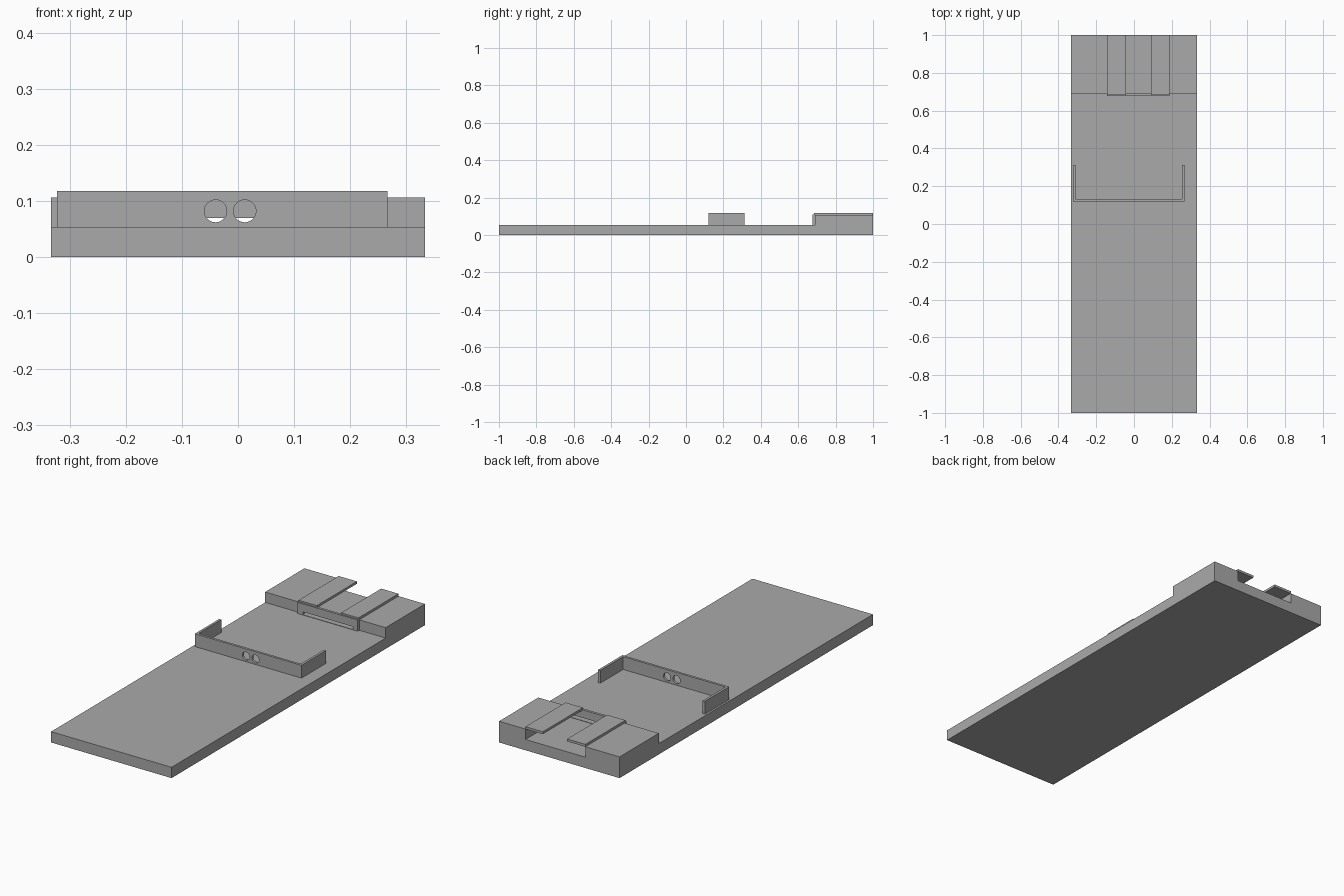
import bpy
import bmesh
from mathutils import Vector

default = bpy.data.objects.get("Cube")
if default:
    bpy.data.objects.remove(default, do_unlink=True)

grey = bpy.data.materials.new("plain_grey")
grey.use_nodes = True
grey.diffuse_color = (0.4, 0.4, 0.4, 1)
grey.node_tree.nodes["Principled BSDF"].inputs["Base Color"].default_value = (0.4, 0.4, 0.4, 1)

DECK = 0.054      # top of the thin slab
RAISED = 0.106    # top of the raised end
TOP = 0.118       # top of bracket and cover strips
HALF = 0.333      # half width of the slab
STEP = 0.69       # where the raised end begins
LEFT, RIGHT = 0.187, -0.144   # channel sides


def prism(name, outline, direction):
    """Extrude a closed outline along a direction."""
    bm = bmesh.new()
    face = bm.faces.new([bm.verts.new(p) for p in outline])
    grown = bmesh.ops.extrude_face_region(bm, geom=[face], use_keep_orig=True)
    moved = [v for v in grown["geom"] if isinstance(v, bmesh.types.BMVert)]
    bmesh.ops.translate(bm, verts=moved, vec=Vector(direction))
    bmesh.ops.recalc_face_normals(bm, faces=bm.faces)
    mesh = bpy.data.meshes.new(name)
    bm.to_mesh(mesh)
    bm.free()
    mesh.materials.append(grey)
    obj = bpy.data.objects.new(name, mesh)
    bpy.context.collection.objects.link(obj)
    return obj


def box(name, x0, x1, y0, y1, z0, z1):
    outline = [(x0, y0, z0), (x1, y0, z0), (x1, y1, z0), (x0, y1, z0)]
    return prism(name, outline, (0, 0, z1 - z0))


def cut(target, cutter):
    """Subtract a cutter, then discard it."""
    cutter.hide_render = True
    mod = target.modifiers.new("cut", "BOOLEAN")
    mod.operation = "DIFFERENCE"
    mod.solver = "EXACT"
    mod.object = cutter
    bpy.context.view_layer.objects.active = target
    bpy.ops.object.modifier_apply(modifier=mod.name)
    bpy.data.objects.remove(cutter, do_unlink=True)


# Base: stepped side profile swept across the width, with an open channel
profile = [(-1, 0), (1, 0), (1, RAISED), (STEP, RAISED), (STEP, DECK), (-1, DECK)]
base = prism("base", [(-HALF, y, z) for y, z in profile], (2 * HALF, 0, 0))
cut(base, box("channel_cutter", RIGHT, LEFT, STEP - 0.1, 1.1, DECK, 0.2))

# Bracket: U-shaped wall with two round holes
x0, x1, y0, y1, t = -0.323, 0.267, 0.12, 0.312, 0.012
plan = [(x0, y0), (x1, y0), (x1, y1), (x1 - t, y1),
        (x1 - t, y0 + t), (x0 + t, y0 + t), (x0 + t, y1), (x0, y1)]
bracket = prism("bracket", [(x, y, DECK) for x, y in plan], (0, 0, TOP - DECK))
for x in (-0.04, 0.012):
    bpy.ops.mesh.primitive_cylinder_add(vertices=32, radius=0.02, depth=0.1,
                                        location=(x, y0, 0.082), rotation=(1.5708, 0, 0))
    cut(bracket, bpy.context.object)

# Channel front wall with a low slot
wall = box("channel_wall", RIGHT, LEFT, 0.677, STEP, DECK, 0.11)
cut(wall, box("slot_cutter", -0.116, 0.161, 0.6, 0.8, DECK + 0.002, 0.07))

# Cover strips overhanging the channel from each side
box("right_strip", RIGHT, -0.043, 0.684, 1, RAISED, TOP)
box("left_strip", 0.091, LEFT, 0.684, 1, RAISED, TOP)
